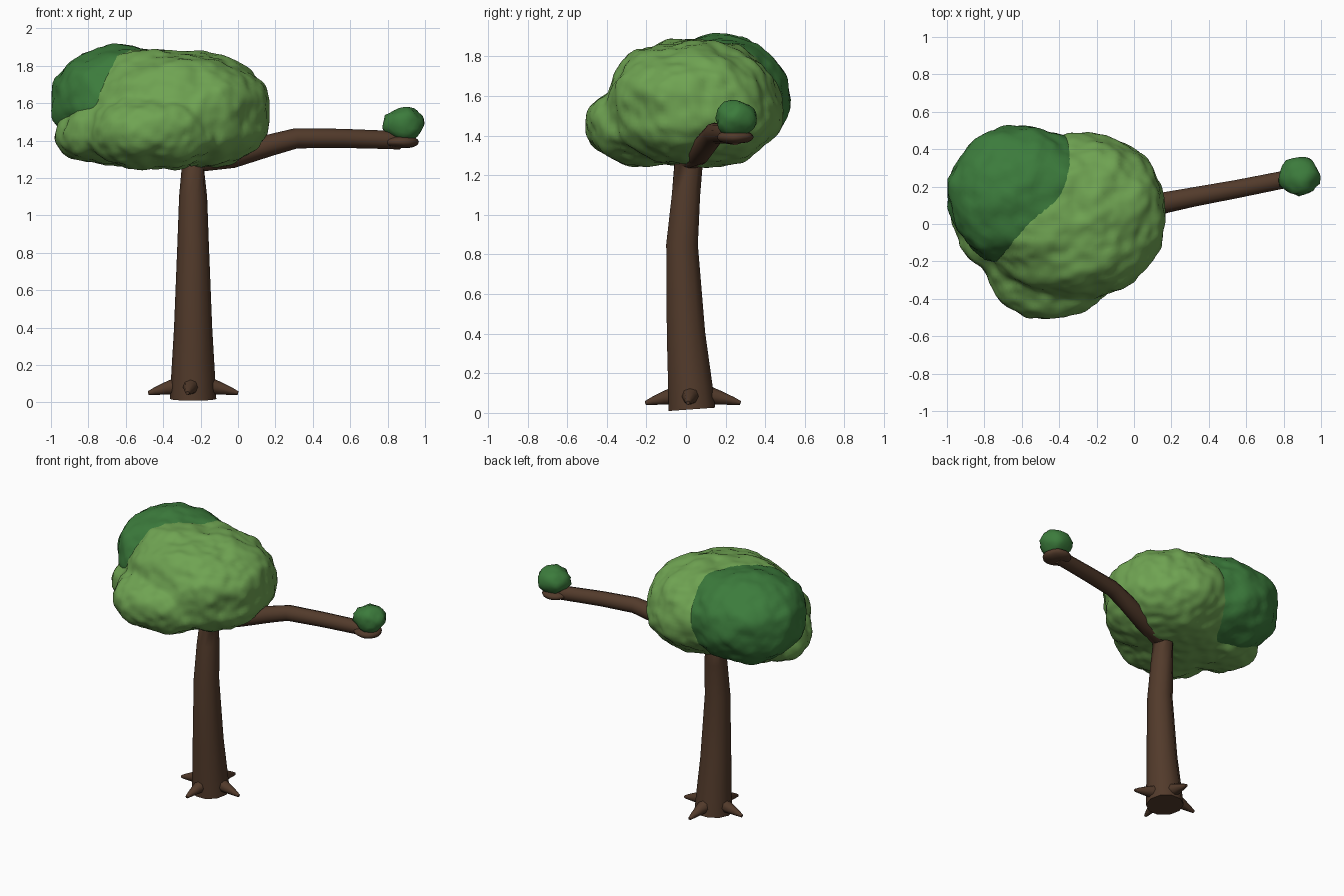
import bpy, bmesh, math
from mathutils import Vector, noise

if "Cube" in bpy.data.objects:
    bpy.data.objects.remove(bpy.data.objects["Cube"])


def material(name, col):
    m = bpy.data.materials.new(name)
    m.diffuse_color = (*col, 1)
    m.use_nodes = True
    m.node_tree.nodes["Principled BSDF"].inputs["Base Color"].default_value = m.diffuse_color
    return m


BARK = material("bark", (0.085, 0.043, 0.024))
LIGHT = material("light_leaves", (0.16, 0.37, 0.085))
DARK = material("dark_leaves", (0.045, 0.2, 0.045))


def finish(name, bm, mat, angle=60):
    bmesh.ops.recalc_face_normals(bm, faces=bm.faces)
    me = bpy.data.meshes.new(name)
    bm.to_mesh(me)
    bm.free()
    ob = bpy.data.objects.new(name, me)
    bpy.context.collection.objects.link(ob)
    me.materials.append(mat)
    bpy.ops.object.select_all(action='DESELECT')
    ob.select_set(True)
    bpy.context.view_layer.objects.active = ob
    bpy.ops.object.shade_smooth_by_angle(angle=math.radians(angle))
    return ob


def tube(name, points, sides, side_axis):
    """Capped tube through (x, y, z, radius) points."""
    bm = bmesh.new()
    pts = [Vector(p[:3]) for p in points]
    rings = []
    for i, p in enumerate(pts):
        t = Vector()
        if i > 0:
            t += (p - pts[i - 1]).normalized()
        if i < len(pts) - 1:
            t += (pts[i + 1] - p).normalized()
        t.normalize()
        u = Vector(side_axis).cross(t).normalized()
        v = t.cross(u)
        r = points[i][3]
        rings.append([bm.verts.new(p + r * (u * math.cos(a) + v * math.sin(a)))
                      for a in (2 * math.pi * k / sides for k in range(sides))])
    for a, b in zip(rings, rings[1:]):
        for k in range(sides):
            j = (k + 1) % sides
            bm.faces.new((a[k], a[j], b[j], b[k]))
    bm.faces.new(rings[0])
    bm.faces.new(rings[-1])
    return finish(name, bm, BARK, 50)


def roughen(bm, bump, scale):
    bm.normal_update()
    moves = [(v, v.normal * bump * (noise.noise(v.co * scale) + 0.45 * noise.noise(v.co * scale * 2.7)))
             for v in bm.verts]
    for v, m in moves:
        v.co += m


def add_ellipsoid(bm, centre, radii, subdiv, power=2.0):
    """Ellipsoid, slightly boxy when power is above 2."""
    c = Vector(centre)
    for v in bmesh.ops.create_icosphere(bm, subdivisions=subdiv, radius=1)["verts"]:
        d = v.co.normalized()
        s = sum(abs(k) ** power for k in d) ** (-1 / power)
        v.co = c + Vector([k * s * r for k, r in zip(d, radii)])


def blob(name, centre, radii, mat, bump, scale, subdiv=3, power=2.0):
    bm = bmesh.new()
    add_ellipsoid(bm, centre, radii, subdiv, power)
    roughen(bm, bump, scale)
    return finish(name, bm, mat)


# Trunk that bends into the side branch
tube("trunk_and_branch", [
    (-0.24, 0.03, 0.018, 0.124), (-0.24, 0.022, 0.13, 0.118),
    (-0.24, 0.00, 0.40, 0.102), (-0.24, -0.02, 0.85, 0.084),
    (-0.24, 0.00, 1.10, 0.075), (-0.237, 0.015, 1.285, 0.075),
    (-0.03, 0.065, 1.315, 0.062), (0.17, 0.115, 1.375, 0.058),
    (0.31, 0.143, 1.412, 0.054), (0.55, 0.187, 1.412, 0.051),
    (0.80, 0.237, 1.404, 0.049), (0.87, 0.25, 1.398, 0.046)], 10, (0, 1, 0))

# Flared pad under the tuft
blob("branch_tip", (0.87, 0.25, 1.394), (0.095, 0.092, 0.036), BARK, 0.008, 9)

# Four short roots
for i, (x, y) in enumerate([(0.0, 0.01), (-0.22, 0.275), (-0.48, 0.04), (-0.27, -0.205)]):
    o, tip = Vector((-0.24, 0.03)), Vector((x, y))
    pts = []
    for f, z, r in [(0.3, 0.09, 0.05), (0.6, 0.075, 0.034), (0.85, 0.06, 0.02), (1.0, 0.05, 0.01)]:
        p = o.lerp(tip, f)
        pts.append((p.x, p.y, z, r))
    tube(f"root_{i + 1}", pts, 8, (0, 0, 1))

# Light crown: overlapping masses fused into one soft skin
bm = bmesh.new()
for centre, radii in [((-0.32, 0.04, 1.57), (0.49, 0.44, 0.315)),
                      ((-0.22, 0.06, 1.505), (0.39, 0.42, 0.26)),
                      ((-0.47, 0.03, 1.58), (0.34, 0.37, 0.315)),
                      ((-0.45, -0.19, 1.45), (0.36, 0.325, 0.205)),
                      ((-0.66, 0.02, 1.445), (0.315, 0.29, 0.185))]:
    add_ellipsoid(bm, centre, radii, 4, 2.12)
lumps = finish("crown_lumps", bm, LIGHT)
remesh = lumps.modifiers.new("fuse", 'REMESH')
remesh.mode = 'VOXEL'
remesh.voxel_size = 0.02
soften = lumps.modifiers.new("soften", 'SMOOTH')
soften.factor = 0.5
soften.iterations = 14
bm = bmesh.new()
bm.from_object(lumps, bpy.context.evaluated_depsgraph_get())
bpy.data.objects.remove(lumps)
roughen(bm, 0.025, 6)
finish("crown_light", bm, LIGHT)

# Dark foliage mass on the upper back left
blob("crown_dark", (-0.588, 0.15, 1.602), (0.41, 0.37, 0.302), DARK, 0.025, 6, 5, 2.15)

# Tuft on the branch end
blob("branch_tuft", (0.882, 0.25, 1.488), (0.116, 0.108, 0.094), DARK, 0.025, 9)
